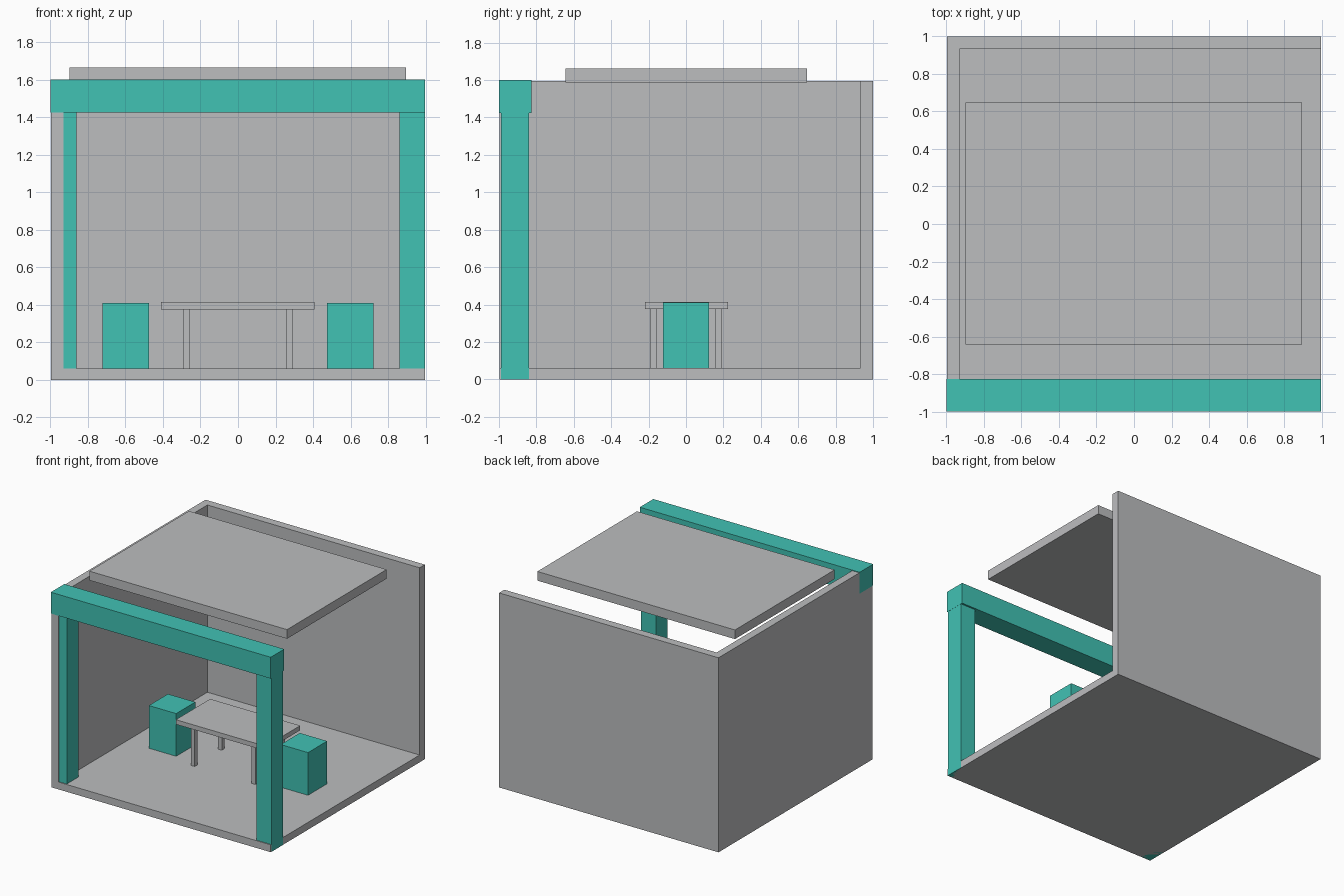
import bpy
import bmesh
from mathutils import Vector

default = bpy.data.objects.get("Cube")
if default:
    bpy.data.objects.remove(default, do_unlink=True)


def make_material(name, rgb):
    mat = bpy.data.materials.new(name)
    mat.use_nodes = True
    color = (*rgb, 1.0)
    mat.diffuse_color = color
    mat.node_tree.nodes["Principled BSDF"].inputs["Base Color"].default_value = color
    return mat


GREY = make_material("light_grey", (0.503, 0.509, 0.521))
TEAL = make_material("teal", (0.053, 0.539, 0.456))


def box(name, x, y, z, mat):
    """Box spanning the (min, max) pairs x, y and z."""
    low, high = (Vector(corner) for corner in zip(x, y, z))
    bm = bmesh.new()
    bmesh.ops.create_cube(bm, size=1.0)
    bmesh.ops.scale(bm, vec=high - low, verts=bm.verts)
    bmesh.ops.translate(bm, vec=(low + high) / 2, verts=bm.verts)
    mesh = bpy.data.meshes.new(name)
    bm.to_mesh(mesh)
    bm.free()
    mesh.materials.append(mat)
    obj = bpy.data.objects.new(name, mesh)
    bpy.context.collection.objects.link(obj)
    return obj


def mirrored(span):
    return (-span[1], -span[0])


# Room shell: floor, left-hand wall and back wall carved from one block
FLOOR = 0.06
room = box("room_shell", (-0.995, 0.995), (-0.997, 1.0), (0, 1.595), GREY)
cutter = box("room_cutter", (-0.93, 1.2), (-1.2, 0.932), (FLOOR, 1.8), GREY)
cutter.hide_render = True
cut = room.modifiers.new("hollow", "BOOLEAN")
cut.operation = "DIFFERENCE"
cut.solver = "EXACT"
cut.object = cutter
depsgraph = bpy.context.evaluated_depsgraph_get()
carved = bpy.data.meshes.new_from_object(room.evaluated_get(depsgraph))
room.modifiers.clear()
room.data = carved
bpy.data.objects.remove(cutter, do_unlink=True)

# Floating ceiling panel
box("ceiling_panel", (-0.898, 0.895), (-0.643, 0.648), (1.588, 1.663), GREY)

# Front portal: beam and two posts
box("portal_beam", (-0.998, 0.997), (-1.0, -0.825), (1.425, 1.6), TEAL)
post_y, post_z = (-0.99, -0.84), (0, 1.43)
box("portal_post_left", (0.86, 0.996), post_y, post_z, TEAL)
box("portal_post_right", (-0.994, -0.86), post_y, post_z, TEAL)

# Table
box("table_top", (-0.41, 0.407), (-0.22, 0.225), (0.376, 0.414), GREY)
leg_x, leg_y = (0.258, 0.292), (0.158, 0.192)
for side, x in (("left", leg_x), ("right", mirrored(leg_x))):
    for end, y in (("back", leg_y), ("front", mirrored(leg_y))):
        box(f"table_leg_{end}_{side}", x, y, (FLOOR, 0.378), GREY)

# Block seats at both ends of the table
seat_x = (0.474, 0.722)
for side, x in (("left", seat_x), ("right", mirrored(seat_x))):
    box(f"seat_{side}", x, (-0.124, 0.124), (FLOOR, 0.41), TEAL)
